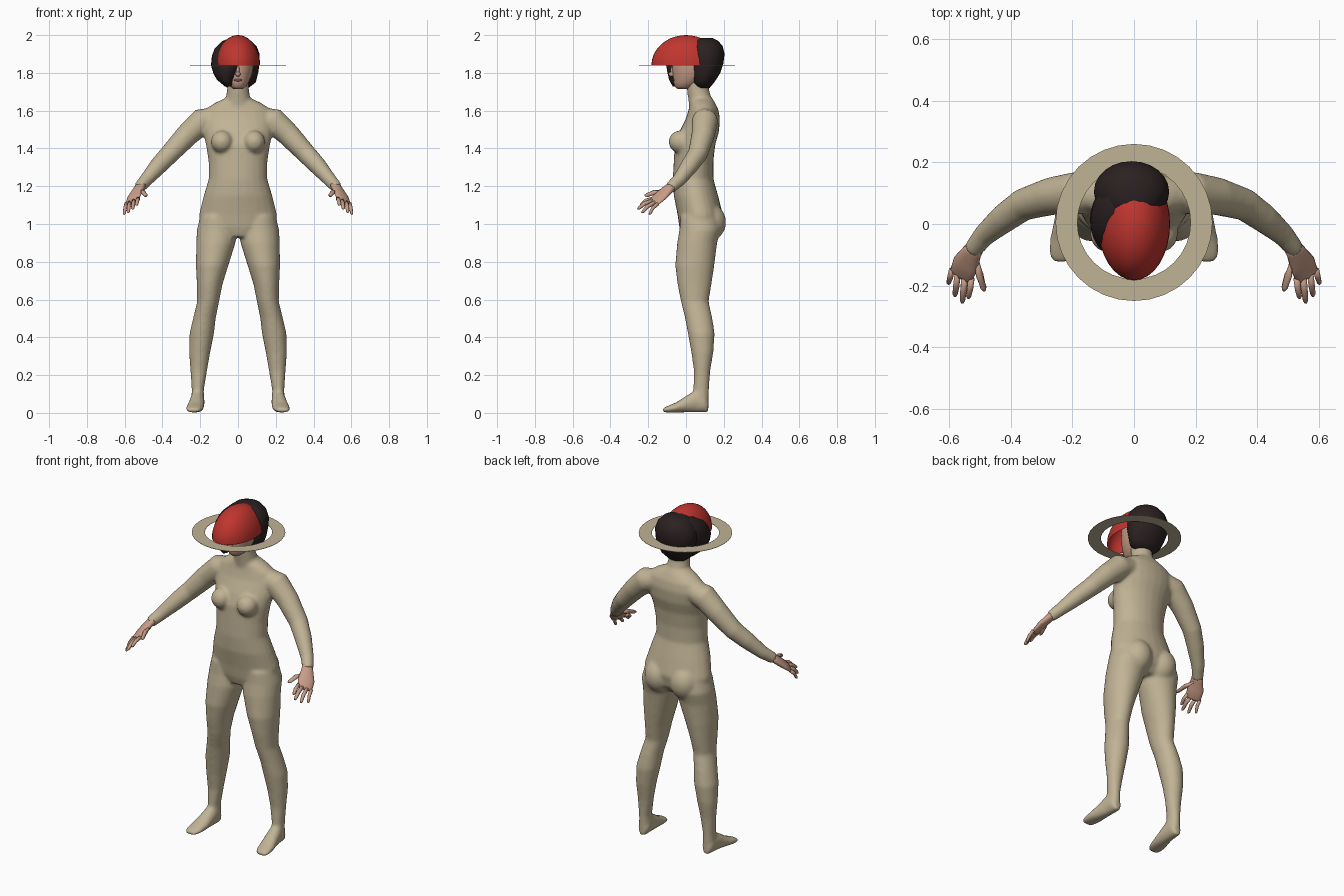
import bpy, bmesh, math
from mathutils import Vector, Matrix


def material(name, r, g, b):
    m = bpy.data.materials.new(name)
    m.diffuse_color = (r, g, b, 1)
    return m


SUIT = material("tan suit", 0.53, 0.45, 0.30)
SKIN = material("skin", 0.58, 0.34, 0.245)
FADE = material("suit to skin blend", 0.56, 0.41, 0.28)
SOCK = material("pale shoe", 0.70, 0.70, 0.69)
HAIR = material("dark hair", 0.024, 0.015, 0.015)
RED = material("red cap", 0.53, 0.036, 0.028)
LIPS = material("lips", 0.30, 0.10, 0.085)


def loft(bm, rings, n=24):
    """Skin a list of (centre, u axis, v axis) ellipses into a closed solid."""
    loops = []
    for c, u, v in rings:
        loops.append([bm.verts.new(c + u * math.cos(2 * math.pi * i / n) + v * math.sin(2 * math.pi * i / n))
                      for i in range(n)])
    for a, b in zip(loops, loops[1:]):
        for i in range(n):
            j = (i + 1) % n
            bm.faces.new((a[i], a[j], b[j], b[i]))
    bm.faces.new(loops[0])
    bm.faces.new(loops[-1])


def stack(bm, rows, s=1):
    """Horizontal ellipses: (z, centre x, front y, back y, half width)."""
    loft(bm, [(Vector((s * x, (f + b) / 2, z)), Vector((w, 0, 0)), Vector((0, (b - f) / 2, 0)))
              for z, x, f, b, w in rows])


def tube(bm, pts, s=1, n=16):
    """Round limb through (x, y, z, radius) points."""
    P = [Vector((s * p[0], p[1], p[2])) for p in pts]
    rings = []
    for i, p in enumerate(P):
        d = (P[min(i + 1, len(P) - 1)] - P[max(i - 1, 0)]).normalized()
        u = d.cross(Vector((0.3 * s, 1, 0.2))).normalized()
        rings.append((p, u * pts[i][3], d.cross(u) * pts[i][3]))
    loft(bm, rings, n)


def ball(bm, c, r):
    bmesh.ops.create_uvsphere(bm, u_segments=32, v_segments=20, radius=1,
                              matrix=Matrix.Translation(c) @ Matrix.Diagonal((*r, 1)))


def finish(bm, name, *mats):
    bmesh.ops.recalc_face_normals(bm, faces=bm.faces)
    me = bpy.data.meshes.new(name)
    bm.to_mesh(me)
    bm.free()
    ob = bpy.data.objects.new(name, me)
    bpy.context.collection.objects.link(ob)
    for m in mats:
        me.materials.append(m)
    me.shade_smooth()
    return ob


def apply_modifiers(ob):
    bpy.context.view_layer.update()
    me = bpy.data.meshes.new_from_object(ob.evaluated_get(bpy.context.evaluated_depsgraph_get()))
    ob.modifiers.clear()
    ob.data = me


# Body: torso, neck, legs, arms and feet fused into one skin
bm = bmesh.new()
stack(bm, [(0.93, 0, -0.02, 0.14, 0.10), (0.98, 0, -0.035, 0.18, 0.205), (1.05, 0, -0.045, 0.195, 0.207),
           (1.15, 0, -0.065, 0.17, 0.182), (1.24, 0, -0.07, 0.145, 0.155), (1.33, 0, -0.065, 0.145, 0.156),
           (1.42, 0, -0.06, 0.155, 0.17), (1.49, 0, -0.035, 0.175, 0.185), (1.56, 0, 0.0, 0.18, 0.19),
           (1.61, 0, 0.015, 0.17, 0.17), (1.64, 0, 0.02, 0.155, 0.125), (1.665, 0, 0.025, 0.14, 0.07)])
stack(bm, [(1.60, 0, 0.02, 0.155, 0.09), (1.66, 0, 0.012, 0.137, 0.066),
           (1.71, 0, 0.005, 0.122, 0.058), (1.80, 0, 0.0, 0.12, 0.056)])
for s in (1, -1):
    stack(bm, [(1.04, 0.11, -0.03, 0.17, 0.09), (0.97, 0.112, -0.035, 0.185, 0.106),
               (0.90, 0.117, -0.047, 0.165, 0.104), (0.78, 0.137, -0.057, 0.15, 0.086),
               (0.68, 0.150, -0.045, 0.135, 0.068), (0.59, 0.158, -0.027, 0.12, 0.058),
               (0.50, 0.178, -0.005, 0.14, 0.06), (0.42, 0.192, 0.01, 0.152, 0.065),
               (0.32, 0.203, 0.028, 0.145, 0.056), (0.22, 0.208, 0.042, 0.128, 0.044),
               (0.12, 0.213, 0.038, 0.122, 0.032), (0.05, 0.213, 0.02, 0.12, 0.036)], s)
    tube(bm, [(0.12, 0.10, 1.56, 0.06), (0.19, 0.10, 1.545, 0.07), (0.27, 0.09, 1.47, 0.062),
              (0.36, 0.063, 1.373, 0.053), (0.42, 0.02, 1.31, 0.048), (0.485, -0.035, 1.235, 0.037),
              (0.525, -0.085, 1.19, 0.031)], s)
    ball(bm, (s * 0.085, -0.03, 1.435), (0.058, 0.062, 0.06))
    ball(bm, (s * 0.085, 0.12, 1.01), (0.085, 0.092, 0.10))
    # foot sections: y, centre x, top z, half width
    loft(bm, [(Vector((s * x, y, 0.002 + t / 2)), Vector((w, 0, 0)), Vector((0, 0, t / 2)))
              for y, x, t, w in [(0.118, 0.213, 0.06, 0.02), (0.10, 0.213, 0.10, 0.034), (0.05, 0.215, 0.12, 0.038),
                                 (0.0, 0.220, 0.088, 0.042), (-0.05, 0.227, 0.055, 0.047),
                                 (-0.095, 0.233, 0.036, 0.045), (-0.125, 0.237, 0.022, 0.028)]])
body = finish(bm, "body")
rm = body.modifiers.new("fuse", 'REMESH')
rm.mode, rm.voxel_size = 'VOXEL', 0.009
sm = body.modifiers.new("soften", 'SMOOTH')
sm.factor, sm.iterations = 0.5, 8
apply_modifiers(body)

# Clean colour borders, then colours by height and reach
bm = bmesh.new()
bm.from_mesh(body.data)
cuts = [((0, 0, z), (0, 0, 1)) for z in (0.12, 0.25, 1.645, 1.68)]
cuts += [((s * x, 0, 0), (1, 0, 0)) for s in (1, -1) for x in (0.44, 0.49)]
for co, no in cuts:
    bmesh.ops.bisect_plane(bm, geom=bm.verts[:] + bm.edges[:] + bm.faces[:], plane_co=co, plane_no=no)
for f in bm.faces:
    c = f.calc_center_median()
    k = 0
    if c.z > 1.68 or abs(c.x) > 0.49:
        k = 1
    elif abs(c.x) > 0.44 or (c.z > 1.645 and abs(c.x) < 0.1):
        k = 2
    elif c.z < 0.12 or (c.z < 0.25 and 0.185 < c.x < 0.232 and c.y < 0.085):
        k = 3
    f.material_index = k
    f.smooth = True
bm.to_mesh(body.data)
bm.free()
body.data.materials.clear()
for m in (SUIT, SKIN, FADE, SOCK):
    body.data.materials.append(m)

# Hands: flat palm, four fingers and a thumb
for s, side in ((1, "left"), (-1, "right")):
    bm = bmesh.new()
    u = Vector((s * 0.80, 0.50, -0.33)).normalized()
    v = Vector((s * 0.36, -0.72, -0.60)).cross(u).normalized()
    loft(bm, [(Vector((s * x, y, z)), u * w, v * t) for x, y, z, w, t in
              [(0.505, -0.06, 1.215, 0.028, 0.026), (0.527, -0.092, 1.185, 0.034, 0.022),
               (0.547, -0.13, 1.152, 0.046, 0.018), (0.561, -0.166, 1.12, 0.043, 0.013),
               (0.564, -0.174, 1.113, 0.034, 0.008)]], 16)
    for base, tip, r in [((0.528, -0.175, 1.135), (0.538, -0.242, 1.10), 0.0105),
                         ((0.550, -0.172, 1.125), (0.558, -0.257, 1.08), 0.011),
                         ((0.573, -0.163, 1.115), (0.582, -0.235, 1.06), 0.0105),
                         ((0.592, -0.148, 1.108), (0.603, -0.195, 1.05), 0.0095),
                         ((0.517, -0.105, 1.175), (0.486, -0.218, 1.15), 0.013)]:
        a, b = Vector(base), Vector(tip)
        knuckle = a.lerp(b, 0.5) + Vector((0, -0.004, 0.006))
        tube(bm, [(*a, r), (*knuckle, r), (*a.lerp(b, 0.9), r * 0.8), (*b, r * 0.35)], s, 10)
    finish(bm, side + "_hand", SKIN)

# Head with nose and lips
bm = bmesh.new()
stack(bm, [(1.715, 0, -0.045, 0.02, 0.024), (1.728, 0, -0.06, 0.05, 0.042), (1.75, 0, -0.066, 0.09, 0.057),
           (1.79, 0, -0.07, 0.13, 0.075), (1.84, 0, -0.075, 0.15, 0.083), (1.89, 0, -0.07, 0.15, 0.082),
           (1.93, 0, -0.045, 0.13, 0.068), (1.96, 0, 0.0, 0.09, 0.035)])
ball(bm, (0, -0.073, 1.793), (0.013, 0.02, 0.013))
ball(bm, (0, -0.068, 1.81), (0.009, 0.014, 0.03))
finish(bm, "head", SKIN)
bm = bmesh.new()
ball(bm, (0, -0.063, 1.762), (0.022, 0.009, 0.007))
finish(bm, "lips", LIPS)

# Bobbed hair at the back, with a fringe swept over one side of the face
bm = bmesh.new()
stack(bm, [(1.72, 0, 0.045, 0.125, 0.055), (1.75, 0, 0.03, 0.15, 0.094), (1.80, -0.003, 0.02, 0.182, 0.110),
           (1.85, -0.008, 0.008, 0.198, 0.122), (1.90, -0.008, 0.008, 0.204, 0.122),
           (1.94, -0.006, 0.015, 0.195, 0.105), (1.97, -0.005, 0.03, 0.17, 0.075), (1.985, -0.005, 0.06, 0.14, 0.035)])
finish(bm, "back_hair", HAIR)
bm = bmesh.new()
stack(bm, [(1.727, -0.05, -0.07, 0.07, 0.018), (1.765, -0.065, -0.09, 0.09, 0.048),
           (1.80, -0.063, -0.098, 0.11, 0.068), (1.84, -0.058, -0.105, 0.13, 0.085),
           (1.89, -0.066, -0.075, 0.13, 0.072), (1.93, -0.066, -0.035, 0.13, 0.057), (1.968, -0.055, 0.03, 0.11, 0.028)])
finish(bm, "side_fringe", HAIR)

# Half-dome cap
bm = bmesh.new()
ball(bm, (0, 0, 1.84), (0.117, 0.183, 0.16))
bmesh.ops.bisect_plane(bm, geom=bm.verts[:] + bm.edges[:] + bm.faces[:],
                       plane_co=(0, 0, 1.8399), plane_no=(0, 0, -1), clear_outer=True)
finish(bm, "cap", RED)

# Flat floating brim ring
bm = bmesh.new()
n = 32
loops = [[bm.verts.new((r * math.cos(2 * math.pi * i / n), 0.005 + r * math.sin(2 * math.pi * i / n), z))
          for i in range(n)] for r, z in ((0.184, 1.839), (0.255, 1.839), (0.255, 1.841), (0.184, 1.841))]
for k in range(4):
    a, b = loops[k], loops[(k + 1) % 4]
    for i in range(n):
        bm.faces.new((a[i], a[(i + 1) % n], b[(i + 1) % n], b[i]))
brim = finish(bm, "brim_ring", SUIT)
brim.data.shade_flat()
